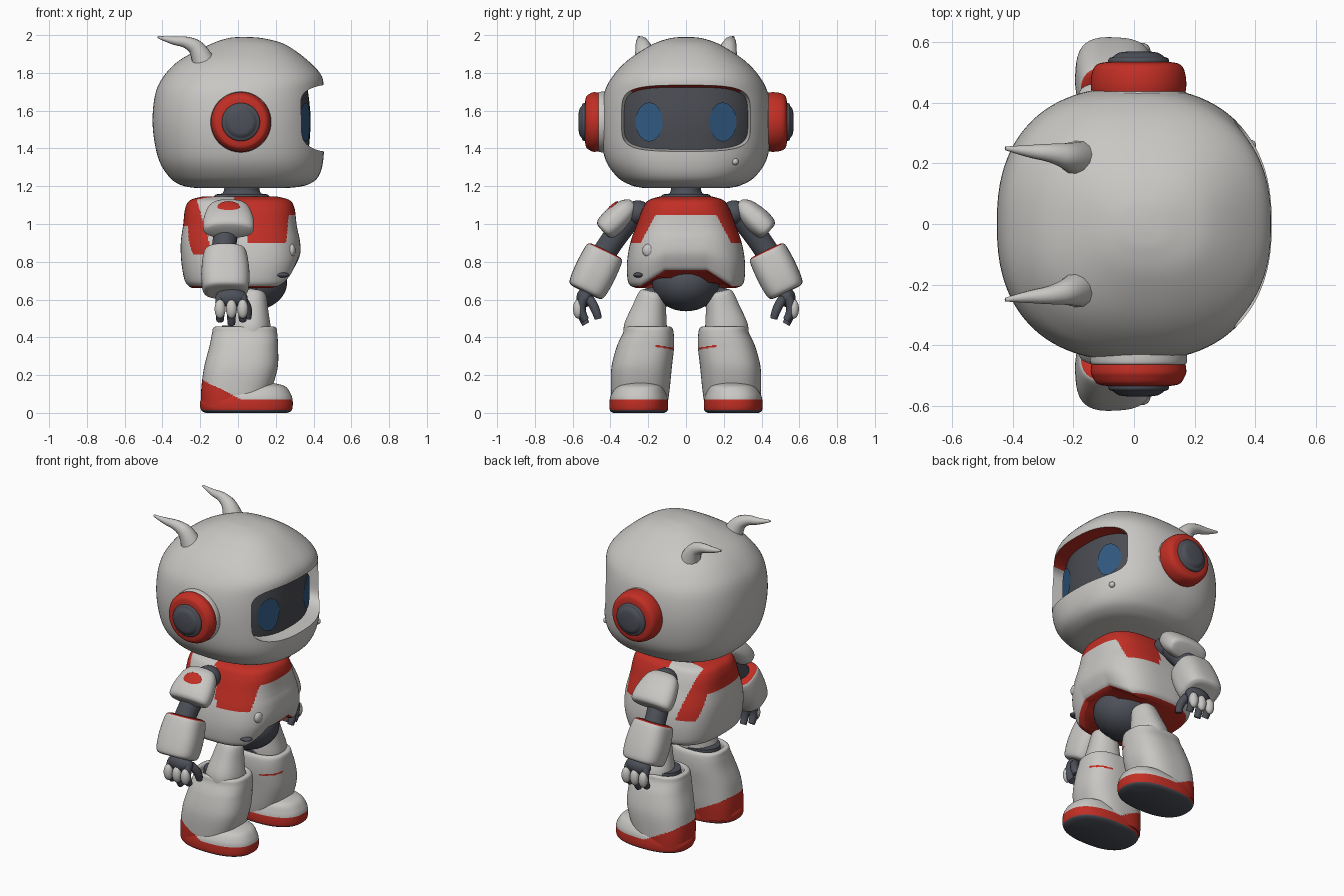
import bpy, bmesh, math
from mathutils import Vector, Matrix

if "Cube" in bpy.data.objects:
    bpy.data.objects.remove(bpy.data.objects["Cube"])


def material(name, rgb):
    m = bpy.data.materials.new(name)
    m.use_nodes = True
    m.diffuse_color = (*rgb, 1)
    bsdf = next(n for n in m.node_tree.nodes if n.type == 'BSDF_PRINCIPLED')
    bsdf.inputs["Base Color"].default_value = (*rgb, 1)
    bsdf.inputs["Roughness"].default_value = 0.6
    return m


WHITE = material("shell white", (0.58, 0.57, 0.55))
RED = material("trim red", (0.54, 0.028, 0.018))
DARK = material("joint grey", (0.075, 0.08, 0.1))
VISOR = material("visor grey", (0.07, 0.073, 0.085))
BLUE = material("eye blue", (0.03, 0.1, 0.22))
parts = []


def finish(bm, name, mats, rule=None):
    bmesh.ops.recalc_face_normals(bm, faces=bm.faces)
    if rule:
        for f in bm.faces:
            f.material_index = rule(f.calc_center_median())
    me = bpy.data.meshes.new(name)
    bm.to_mesh(me)
    bm.free()
    for m in mats:
        me.materials.append(m)
    ob = bpy.data.objects.new(name, me)
    bpy.context.scene.collection.objects.link(ob)
    parts.append(ob)
    return ob


def spline(a, b, c, d, t):
    return 0.5 * (2*b + (c - a)*t + (2*a - 5*b + 4*c - d)*t*t + (3*b - a - 3*c + d)*t**3)


def loft(name, rows, mats, p=2.0, mat=Matrix(), steps=6, seg=64, rule=None, warp=None):
    """Rings of (height, centre x, centre y, radius x, radius y), joined and capped."""
    rows = [Vector(r) for r in rows]
    ext = [rows[0]] + rows + [rows[-1]]
    fine = [spline(*ext[i:i + 4], k / steps) for i in range(len(rows) - 1) for k in range(steps)]
    fine.append(rows[-1])
    bm = bmesh.new()
    rings = []
    for h, cx, cy, rx, ry in fine:
        ring = []
        for i in range(seg):
            a = math.tau * (i + 0.5) / seg
            c, s = math.cos(a), math.sin(a)
            v = Vector((cx + rx * math.copysign(abs(c) ** (2 / p), c),
                        cy + ry * math.copysign(abs(s) ** (2 / p), s), h))
            ring.append(bm.verts.new(mat @ (warp(v) if warp else v)))
        rings.append(ring)
    for a, b in zip(rings, rings[1:]):
        for i in range(seg):
            j = (i + 1) % seg
            bm.faces.new((a[i], a[j], b[j], b[i]))
    bm.faces.new(rings[0])
    bm.faces.new(rings[-1])
    return finish(bm, name, mats, rule)


def ball(name, loc, radii, m, rot=Matrix()):
    bm = bmesh.new()
    bmesh.ops.create_uvsphere(bm, u_segments=32, v_segments=20, radius=1)
    bm.transform(Matrix.Translation(loc) @ rot @ Matrix.Diagonal((*radii, 1)))
    return finish(bm, name, [m])


def tube(name, points, radii, m):
    cu = bpy.data.curves.new(name, 'CURVE')
    cu.dimensions, cu.bevel_depth, cu.bevel_resolution = '3D', 1, 4
    cu.use_fill_caps = True
    sp = cu.splines.new('NURBS')
    sp.points.add(len(points) - 1)
    for pt, co, r in zip(sp.points, points, radii):
        pt.co, pt.radius = (*co, 1), r
    sp.use_endpoint_u, sp.order_u = True, 3
    cu.materials.append(m)
    ob = bpy.data.objects.new(name, cu)
    bpy.context.scene.collection.objects.link(ob)
    bpy.ops.object.select_all(action='DESELECT')
    ob.select_set(True)
    bpy.context.view_layer.objects.active = ob
    bpy.ops.object.convert(target='MESH')
    parts.append(bpy.context.view_layer.objects.active)


def along(start, end):
    d = Vector(end) - Vector(start)
    return Matrix.Translation(start) @ d.to_track_quat('Z', 'Y').to_matrix().to_4x4()


# Helmet with a tapered visor opening
head = loft("helmet", [(1.19, .02, 0, .24, .22), (1.205, .03, 0, .33, .29), (1.25, .03, 0, .395, .365),
                       (1.35, .015, 0, .438, .43), (1.52, 0, 0, .452, .452), (1.68, .005, 0, .445, .437),
                       (1.78, .025, 0, .42, .39), (1.87, .03, 0, .335, .305), (1.95, .05, 0, .2, .18),
                       (1.982, .04, 0, .1, .09), (1.99, .03, 0, .03, .03)], [WHITE, RED], p=2.4, seg=96)
to_x = Matrix(((0, 0, 1, 0), (1, 0, 0, 0), (0, 1, 0, 0), (0, 0, 0, 1)))
cutter = loft("visor_cutter", [(.15, 0, 1.56, .31, .135), (.6, 0, 1.56, .385, .195)], [WHITE, RED],
              p=5, mat=to_x, steps=1, rule=lambda c: int(c.z > 1.69 and abs(c.y) < .3))
cut = head.modifiers.new("opening", 'BOOLEAN')
cut.object, cut.operation, cut.solver = cutter, 'DIFFERENCE', 'EXACT'
bpy.context.view_layer.objects.active = head
bpy.ops.object.modifier_apply(modifier=cut.name)
parts.remove(cutter)
bpy.data.objects.remove(cutter)

# Visor glass and eyes laid on its curve
loft("visor", [(1.34, 0, 0, .37, .39), (1.56, 0, 0, .385, .4), (1.78, 0, 0, .36, .37)], [VISOR], p=2.4)
for s, side in ((1, "left"), (-1, "right")):
    bm = bmesh.new()
    bmesh.ops.create_circle(bm, cap_ends=True, segments=40, radius=1)
    bmesh.ops.inset_region(bm, faces=bm.faces[:], thickness=.4)
    for v in bm.verts:
        y, z = s * .195 + v.co.x * .072, 1.54 + v.co.y * .103
        v.co = (.39 * (1 - (abs(y) / .405) ** 2.4) ** (1 / 2.4), y, z)
    finish(bm, side + "_eye", [BLUE])

# Ears, horns and helmet screws
for s, side, gap in ((1, "left", .04), (-1, "right", .065)):
    m = along((.015, s * .4, 1.54), (.015, s, 1.54))
    loft(side + "_ear_base", [(0, 0, 0, .16, .16), (gap - .01, 0, 0, .16, .16), (gap, 0, 0, .15, .15)],
         [WHITE], mat=m)
    loft(side + "_ear_ring", [(gap - .02, 0, 0, .152, .152), (gap + .02, 0, 0, .158, .158),
                              (.105, 0, 0, .152, .152), (.128, 0, 0, .135, .135), (.135, 0, 0, .1, .1)],
         [RED], mat=m)
    loft(side + "_ear_cap", [(.1, 0, 0, .1, .1), (.142, 0, 0, .1, .1), (.152, 0, 0, .085, .085),
                             (.165, 0, 0, .065, .065), (.17, 0, 0, .03, .03)], [DARK], mat=m)
    tube(side + "_horn", [(-.17, s*.21, 1.82), (-.2, s*.22, 1.92), (-.27, s*.235, 1.965),
                          (-.35, s*.24, 1.97), (-.425, s*.25, 1.99)], [.07, .05, .031, .021, .006], WHITE)
ball("upper_screw", (.33, -.26, 1.79), (.015, .015, .015), WHITE)
ball("lower_screw", (.385, .26, 1.33), (.018, .018, .018), WHITE)

# Neck
loft("neck", [(1.08, .02, 0, .15, .14), (1.15, .02, 0, .145, .13), (1.165, .02, 0, .1, .085),
              (1.22, .02, 0, .09, .08)], [DARK])


# Torso with an arched front hem, red hem edge and red yoke around white armholes
def hem(v):
    if v.x > 0:
        lift = max(0, min(1, (.24 - abs(v.y)) / .13)) * min(1, v.x / .15)
        v.z += .085 * lift * max(0, min(1, (.96 - v.z) / .3))
    return v


def torso_paint(c):
    edge = hem(Vector((c.x, c.y, .66))).z
    strap = max(0, min(1, (abs(c.y) - .16) / .08))
    yoke = 1.05 - .15 * strap - (.06 if c.x < 0 else 0)
    armhole = abs(c.y) > .13 and abs(c.x + .08 + .3 * (c.z - 1.0)) < .1
    return int(c.z < edge + .013 or (c.z > yoke and not armhole))


loft("torso", [(.66, .01, 0, .25, .26), (.675, .01, 0, .275, .295), (.71, .01, 0, .295, .31),
               (.8, .015, 0, .315, .312), (.9, .012, 0, .315, .295), (1.0, .01, 0, .3, .26),
               (1.08, .01, 0, .29, .23), (1.125, .01, 0, .265, .2), (1.145, .01, 0, .2, .14)],
     [WHITE, RED], p=2.9, steps=18, seg=200, rule=torso_paint, warp=hem)
ball("chest_button", (.283, -.195, .86), (.022, .036, .036), WHITE)
ball("chest_port", (.23, -.25, .73), (.042, .03, .014), DARK)
ball("pelvis", (.06, 0, .69), (.2, .18, .152), DARK)


def heel(c):
    return c.z < .18 - .5 * (c.x + .2)


for s, side in ((1, "left"), (-1, "right")):
    # Hip, thigh and knee
    tube(side + "_hip", [(.05, s*.06, .63), (.06, s*.13, .62), (.07, s*.2, .6)], [.06] * 3, DARK)
    loft(side + "_thigh", [(0, 0, 0, .055, .05), (.02, 0, 0, .075, .07), (.1, 0, 0, .09, .09),
                           (.2, 0, 0, .108, .112), (.27, 0, 0, .1, .1)], [WHITE],
         p=2.3, mat=along((.075, s*.175, .645), (.06, s*.225, .4)))
    loft(side + "_knee", [(.38, .035, s*.2, .13, .11), (.462, .035, s*.2, .12, .1)], [DARK])
    # Boot with red heel and shin stripe
    loft(side + "_boot", [(.03, -.03, s*.245, .165, .145), (.12, -.01, s*.242, .185, .155),
                          (.24, .015, s*.235, .195, .16), (.35, .03, s*.215, .182, .152),
                          (.42, .035, s*.2, .173, .135), (.452, .035, s*.2, .165, .125),
                          (.455, .035, s*.2, .14, .105), (.43, .035, s*.2, .13, .1)],
         [WHITE, RED], p=2.6, steps=20, seg=112,
         rule=lambda c: int(heel(c) or (.35 < c.z - .15 * abs(c.y) + .025 < .361
                                        and abs(c.y) < .16 and c.x > .1)))
    # Shoe with dark sole, red welt and red heel
    loft(side + "_shoe", [(0, .045, s*.25, .215, .135), (.015, .045, s*.25, .24, .153),
                          (.06, .045, s*.25, .245, .155), (.1, .06, s*.25, .22, .145),
                          (.14, .1, s*.245, .15, .115), (.158, .12, s*.24, .07, .06)],
         [WHITE, RED, DARK], p=2.4, steps=12, seg=96,
         rule=lambda c: 2 if c.z < .015 else int(c.z < .07 or heel(c)))
    # Shoulder pad and upper arm
    ball(side + "_shoulder_joint", (-.03, s*.255, 1.06), (.075, .07, .065), DARK)
    pad = along((-.05, s*.285, 1.105), (-.05, s*.435, .965))
    loft(side + "_shoulder_pad", [(-.01, 0, 0, .05, .02), (0, 0, 0, .08, .035), (.04, 0, 0, .11, .058),
                                  (.12, 0, 0, .132, .07), (.18, 0, 0, .135, .066), (.205, 0, 0, .122, .052),
                                  (.212, 0, 0, .09, .03)], [WHITE], p=2.5, mat=pad)
    if s < 0:
        ball("right_shoulder_badge", pad @ Vector((0, .062, .09)), (.06, .011, .045), RED,
             pad.to_3x3().to_4x4())
    tube(side + "_upper_arm", [(-.04, s*.28, 1.05), (-.07, s*.37, .95), (-.08, s*.45, .82)], [.065] * 3, DARK)
    # Forearm cuff with red top rim
    cuff = along((-.07, s*.425, .86), (-.065, s*.53, .645))
    loft(side + "_forearm", [(0, 0, 0, .07, .065), (.004, 0, 0, .1, .093), (.03, 0, 0, .116, .106),
                             (.13, 0, 0, .127, .11), (.22, 0, 0, .122, .103), (.244, 0, 0, .1, .085),
                             (.246, 0, 0, .07, .05)], [WHITE, RED], p=2.8, mat=cuff,
         rule=lambda c: int((cuff.inverted() @ c).z < .008))
    # Hand: palm, armoured fingers and thumb
    ball(side + "_palm", (-.035, s*.535, .61), (.085, .045, .05), DARK)
    for i, x in enumerate((-.095, -.035, .025)):
        tip = .47 + .02 * abs(i - 1)
        tube(f"{side}_finger_{i + 1}", [(x, s*.54, .61), (x, s*.575, .55), (x, s*.53, tip)],
             [.025, .027, .02], DARK)
        ball(f"{side}_finger_plate_{i + 1}", (x, s*.572, .55), (.029, .026, .05), WHITE)
    tube(side + "_thumb", [(.02, s*.51, .6), (.06, s*.48, .56), (.05, s*.465, .5)], [.025, .027, .02], DARK)

bpy.ops.object.select_all(action='DESELECT')
for ob in parts:
    ob.select_set(True)
bpy.context.view_layer.objects.active = head
bpy.ops.object.shade_smooth_by_angle(angle=math.radians(42))
